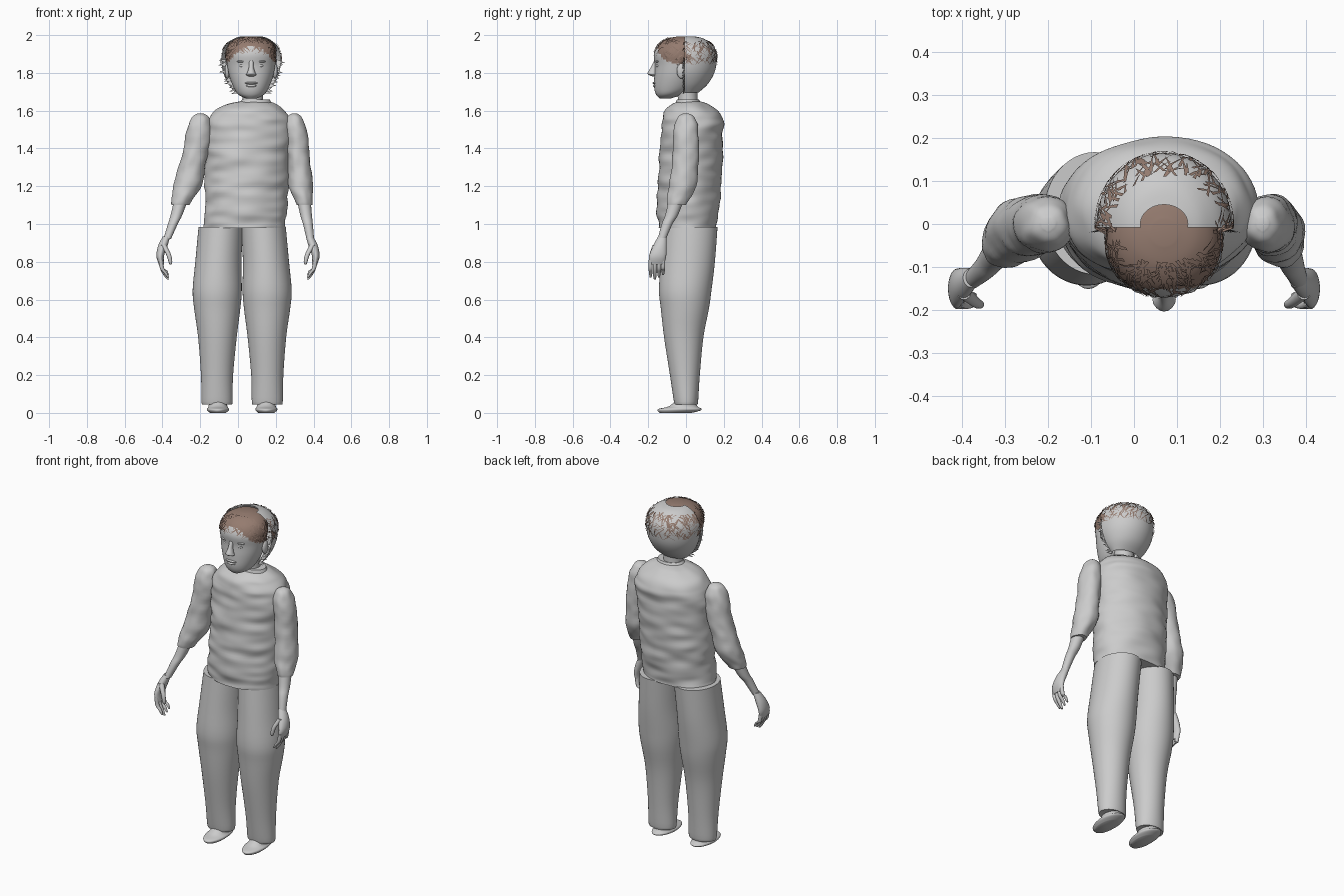
import bpy, bmesh, math, random
from mathutils import Vector, noise
from mathutils.bvhtree import BVHTree

random.seed(4)
cube = bpy.data.objects.get("Cube")
if cube:
    bpy.data.objects.remove(cube, do_unlink=True)


def material(name, colour):
    mat = bpy.data.materials.new(name)
    mat.use_nodes = True
    mat.diffuse_color = (*colour, 1)
    mat.node_tree.nodes["Principled BSDF"].inputs["Base Color"].default_value = (*colour, 1)
    return mat


GREY = material("plain grey", (0.6, 0.6, 0.6))
BROWN = material("hair brown", (0.3, 0.2, 0.16))


def finish(name, bm, *mats):
    """Turn a bmesh into a smooth object with sharp creases kept."""
    mesh = bpy.data.meshes.new(name)
    bm.to_mesh(mesh)
    bm.free()
    for mat in mats:
        mesh.materials.append(mat)
    for poly in mesh.polygons:
        poly.use_smooth = True
    mesh.set_sharp_from_angle(angle=math.radians(45))
    obj = bpy.data.objects.new(name, mesh)
    bpy.context.scene.collection.objects.link(obj)
    return obj


def spline(a, b, c, d, t):
    return 0.5 * (2 * b + (c - a) * t + (2 * a - 5 * b + 4 * c - d) * t * t
                  + (3 * b - a - 3 * c + d) * t ** 3)


def refine(rings, steps):
    """Smoothly interpolate the rings of a loft."""
    last = len(rings) - 1
    for i in range(last):
        near = [rings[max(0, min(last, i + k))] for k in (-1, 0, 1, 2)]
        for s in range(steps):
            yield [spline(*values, s / steps) for values in zip(*near)]
    yield rings[last]


def loft(name, rings, segs=32, steps=4, wrinkle=0, capped=True, front=None):
    """Stack of level ellipses, each (x, y, z, x radius, y radius)."""
    bm = bmesh.new()
    loops = []
    for x, y, z, rx, ry in refine(rings, steps):
        loop = []
        for k in range(segs):
            a = math.tau * k / segs
            c, s = math.cos(a), math.sin(a)
            grow = wrinkle * noise.noise(Vector((c * 1.5, s * 1.5, z * 20)))
            loop.append(bm.verts.new((x + c * (rx + grow), y + s * (ry + grow), z)))
        loops.append(loop)
    for low, high in zip(loops, loops[1:]):
        for k in range(segs):
            n = (k + 1) % segs
            bm.faces.new((low[k], low[n], high[n], high[k]))
    if capped:
        bm.faces.new(loops[0])
        bm.faces.new(loops[-1])
    bmesh.ops.recalc_face_normals(bm, faces=bm.faces[:])
    if front is not None:
        bmesh.ops.bisect_plane(bm, geom=bm.verts[:] + bm.edges[:] + bm.faces[:],
                               plane_co=(0, front, 0), plane_no=(0, -1, 0), clear_outer=True)
    return finish(name, bm, GREY, BROWN)


def blob(name, centre, size):
    bm = bmesh.new()
    bmesh.ops.create_uvsphere(bm, u_segments=16, v_segments=10, radius=1)
    bmesh.ops.scale(bm, vec=size, verts=bm.verts)
    bmesh.ops.translate(bm, vec=centre, verts=bm.verts)
    return finish(name, bm, GREY)


# Shirt body with soft creases, and collar
loft("shirt_body", [
    (0.035, 0.01, 0.98, 0.217, 0.155), (0.04, 0.01, 1.05, 0.219, 0.16),
    (0.045, 0.018, 1.2, 0.22, 0.167), (0.052, 0.025, 1.35, 0.222, 0.167),
    (0.06, 0.035, 1.5, 0.228, 0.165), (0.06, 0.035, 1.56, 0.215, 0.16),
    (0.06, 0.03, 1.605, 0.175, 0.137), (0.07, 0.025, 1.635, 0.125, 0.095),
    (0.085, 0.02, 1.648, 0.08, 0.06)], segs=64, steps=12, wrinkle=0.011)
loft("collar", [(0.09, 0.015, 1.61, 0.1, 0.08), (0.092, 0.012, 1.64, 0.085, 0.066),
                (0.095, 0.01, 1.66, 0.073, 0.058)])
loft("neck", [(0.08, 0.01, 1.6, 0.058, 0.055), (0.078, 0.008, 1.68, 0.053, 0.052),
              (0.075, 0, 1.76, 0.06, 0.06)])

# Trouser legs and shoes
MIDDLE = 0.022
for word, side in (("right", -1), ("left", 1)):
    leg = [(0.133, 0, 0.045, 0.076, 0.058), (0.133, 0, 0.06, 0.082, 0.064),
           (0.133, -0.006, 0.2, 0.085, 0.079), (0.131, -0.012, 0.4, 0.102, 0.104),
           (0.132, -0.006, 0.55, 0.122, 0.127), (0.132, -0.004, 0.65, 0.13, 0.139),
           (0.126, 0.01, 0.8, 0.122, 0.143), (0.113, 0.025, 0.985, 0.118, 0.142)]
    loft(word + "_trouser_leg", [(MIDDLE + side * x, *rest) for x, *rest in leg], segs=48)
    shoe = [(0.128, -0.055, 0, 0.042, 0.085), (0.128, -0.038, 0.012, 0.056, 0.113),
            (0.128, -0.03, 0.022, 0.058, 0.112), (0.128, -0.015, 0.035, 0.05, 0.075),
            (0.13, 0, 0.07, 0.045, 0.05)]
    loft(word + "_shoe", [(MIDDLE + side * x, *rest) for x, *rest in shoe])

# Arms: only the sideways path and thickness differ between the two
SLEEVE = [(0, 1.585, 0.015), (0, 1.565, 0.045), (0, 1.5, 0.066), (0, 1.4, 0.069),
          (-0.007, 1.3, 0.07), (-0.018, 1.2, 0.073), (-0.044, 1.125, 0.056), (-0.05, 1.1, 0.048)]
FOREARM = [(-0.045, 1.15, 0.038), (-0.075, 1.05, 0.031), (-0.1, 1, 0.026), (-0.128, 0.92, 0.02)]
ARMS = {
    "right": (-1, 1, (-0.2, -0.2, -0.205, -0.218, -0.245, -0.268, -0.3, -0.308),
              (-0.295, -0.325, -0.345, -0.375)),
    "left": (1, 0.86, (0.298, 0.298, 0.306, 0.318, 0.325, 0.332, 0.346, 0.35),
             (0.345, 0.36, 0.37, 0.383)),
}
for word, (side, slim, sleeve_x, arm_x) in ARMS.items():
    loft(word + "_sleeve", [(x, y, z, r * slim, r) for x, (y, z, r) in zip(sleeve_x, SLEEVE)],
         steps=6, wrinkle=0.006)
    loft(word + "_forearm", [(x, y, z, r, r * 1.1) for x, (y, z, r) in zip(arm_x, FOREARM)])
    palm = [(0.378, -0.125, 0.935, 0.019, 0.022), (0.398, -0.138, 0.885, 0.025, 0.036),
            (0.412, -0.15, 0.83, 0.02, 0.045), (0.405, -0.155, 0.785, 0.014, 0.04)]
    loft(word + "_palm", [(side * x, *rest) for x, *rest in palm])
    for i in range(4):
        y = -0.187 + i * 0.022
        tip = 0.705 + 0.012 * abs(i - 1)
        finger = [(0.41, y, 0.81, 0.011, 0.011), (0.402, y, 0.765, 0.011, 0.011),
                  (0.385, y, tip + 0.025, 0.01, 0.01), (0.37, y, tip, 0.005, 0.005)]
        loft(f"{word}_finger_{i + 1}", [(side * x, *rest) for x, *rest in finger], segs=10)
    thumb = [(0.395, -0.16, 0.89, 0.016, 0.016), (0.368, -0.182, 0.84, 0.013, 0.012),
             (0.358, -0.187, 0.8, 0.01, 0.01), (0.357, -0.187, 0.785, 0.005, 0.005)]
    loft(word + "_thumb", [(side * x, *rest) for x, *rest in thumb], segs=10)

# Head, with the hair area coloured above a curved hairline
HX = 0.07
head = loft("head", [(HX, y, z, rx, ry) for y, z, rx, ry in (
    (-0.11, 1.665, 0.03, 0.03), (-0.09, 1.685, 0.068, 0.068), (-0.07, 1.72, 0.092, 0.098),
    (-0.055, 1.78, 0.115, 0.113), (-0.048, 1.84, 0.127, 0.117), (-0.043, 1.9, 0.133, 0.127),
    (-0.034, 1.95, 0.118, 0.112), (-0.022, 1.98, 0.08, 0.08), (-0.02, 1.992, 0.03, 0.03))],
    segs=48, steps=6)
for poly in head.data.polygons:
    x, y, z = poly.center
    if z > 1.945 - 6 * (x - HX) ** 2:
        poly.material_index = 1

# Open-fronted shell behind the head
shell = loft("back_head_shell", [(HX, y, z, rx, ry) for y, z, rx, ry in (
    (0.01, 1.695, 0.085, 0.055), (0.005, 1.74, 0.12, 0.11), (0, 1.8, 0.148, 0.15),
    (0, 1.86, 0.157, 0.163), (0, 1.91, 0.153, 0.162), (0, 1.95, 0.132, 0.138),
    (0, 1.982, 0.09, 0.092), (0, 1.993, 0.055, 0.045))],
    segs=48, capped=False, front=-0.008)

# Face features
loft("nose", [(HX, y, z, rx, ry) for y, z, rx, ry in (
    (-0.168, 1.782, 0.014, 0.012), (-0.175, 1.79, 0.027, 0.022), (-0.178, 1.8, 0.022, 0.025),
    (-0.168, 1.83, 0.013, 0.018), (-0.16, 1.865, 0.012, 0.009))], segs=16)
blob("upper_lip", (HX, -0.164, 1.746), (0.034, 0.013, 0.007))
blob("lower_lip", (HX, -0.162, 1.732), (0.028, 0.013, 0.008))
blob("chin", (HX, -0.135, 1.693), (0.032, 0.024, 0.022))
for word, side in (("right", -1), ("left", 1)):
    blob(word + "_eye", (HX + side * 0.046, -0.146, 1.838), (0.019, 0.013, 0.009))
    blob(word + "_brow", (HX + side * 0.046, -0.149, 1.86), (0.03, 0.013, 0.007))
    blob(word + "_ear", (HX + side * 0.127, -0.025, 1.81), (0.013, 0.024, 0.04))

# Ragged fringe along the shell's front rim
bm = bmesh.new()
for side in (-1, 1):
    for i in range(14):
        z = 1.7 + i * 0.0125
        x = HX + side * (0.095 + 0.06 * math.sin(i / 13 * math.pi / 2))
        out = random.uniform(0.008, 0.024)
        bm.faces.new([bm.verts.new(p) for p in (
            (x - side * 0.02, -0.008, z + 0.009), (x - side * 0.02, -0.012, z - 0.009),
            (x + side * out, -0.02, z + random.uniform(-0.015, 0.015)))])
finish("rim_fringe", bm, GREY)

# Criss-cross hair strands laid on the head surface
verts, polys = [], []
for obj in (head, shell):
    start = len(verts)
    verts += [v.co.copy() for v in obj.data.vertices]
    polys += [[start + k for k in p.vertices] for p in obj.data.polygons]
tree = BVHTree.FromPolygons(verts, polys)
CORE = Vector((HX, -0.01, 1.84))


def on_head(turn, rise):
    aim = Vector((math.cos(turn) * math.cos(rise), math.sin(turn) * math.cos(rise), math.sin(rise)))
    hit = tree.ray_cast(CORE + aim, -aim)[0]
    return (hit if hit else CORE + aim * 0.16) + aim * 0.005, aim


bm = bmesh.new()
for i in range(420):
    turn = random.uniform(0, math.tau)
    front = max(0, -math.sin(turn))
    low = 0.12 + 0.42 * front ** 2
    rise = random.uniform(low, 0.85 + 0.25 * front)
    slant, drop = random.uniform(-0.35, 0.35), random.uniform(0.1, 0.3)
    row = []
    for t in (0, 0.33, 0.67, 1):
        spot, aim = on_head(turn + slant * t, max(rise - drop * t, low - 0.1))
        across = aim.cross(Vector((0, 0, 1))).normalized() * 0.0035 * (1.2 - t)
        row.append((bm.verts.new(spot - across), bm.verts.new(spot + across)))
    for (a, b), (c, d) in zip(row, row[1:]):
        bm.faces.new((a, b, d, c))
finish("hair_strands", bm, BROWN)
